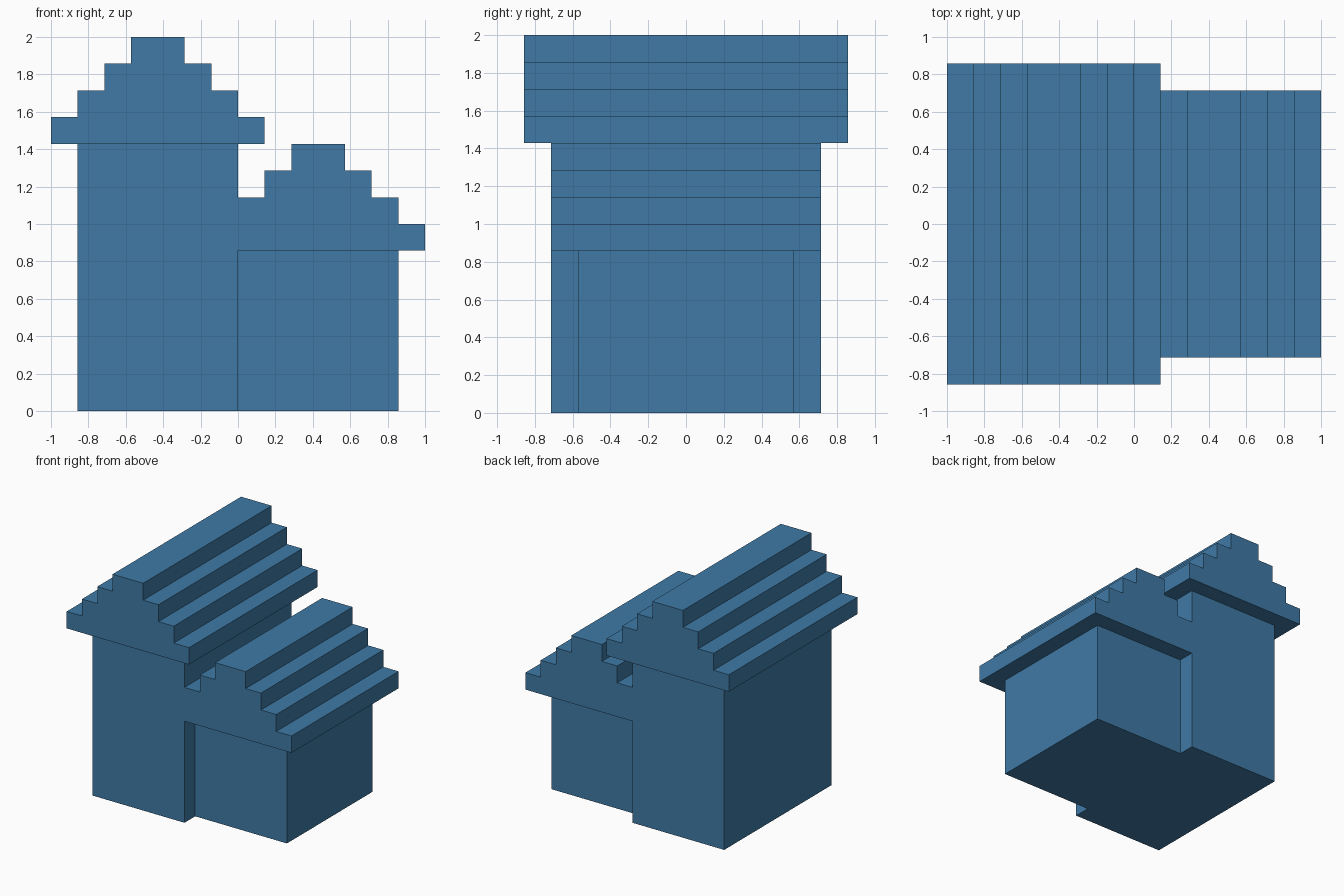
import bpy
import bmesh

if "Cube" in bpy.data.objects:
    bpy.data.objects.remove(bpy.data.objects["Cube"])

U = 1 / 7  # one building block

blue = bpy.data.materials.new("slate_blue")
blue.diffuse_color = (0.05, 0.195, 0.38, 1)
blue.use_nodes = True
blue.node_tree.nodes["Principled BSDF"].inputs["Base Color"].default_value = blue.diffuse_color


def extrude_profile(name, points, half_depth):
    """Solid from an x-z outline, extruded along y, in block units."""
    bm = bmesh.new()
    front = bm.faces.new([bm.verts.new((x * U, -half_depth * U, z * U)) for x, z in points])
    moved = bmesh.ops.extrude_face_region(bm, geom=[front], use_keep_orig=True)["geom"]
    verts = [g for g in moved if isinstance(g, bmesh.types.BMVert)]
    bmesh.ops.translate(bm, verts=verts, vec=(0, 2 * half_depth * U, 0))
    bmesh.ops.recalc_face_normals(bm, faces=bm.faces)
    mesh = bpy.data.meshes.new(name)
    bm.to_mesh(mesh)
    bm.free()
    mesh.materials.append(blue)
    obj = bpy.data.objects.new(name, mesh)
    bpy.context.collection.objects.link(obj)
    return obj


def walls(name, x0, x1, height, half_depth):
    extrude_profile(name, [(x0, 0), (x1, 0), (x1, height), (x0, height)], half_depth)


def stepped_roof(name, centre, base, half_depth, left_limit):
    """Four one-block steps, each side one block narrower; clipped at left_limit."""
    right, left = [], []
    for i in range(4):
        half = 4 - i
        for z in (base + i, base + i + 1):
            right.append((centre + half, z))
            left.append((max(centre - half, left_limit), z))
    outline = []
    for p in right + left[::-1]:
        if p not in outline:
            outline.append(p)
    extrude_profile(name, outline, half_depth)


# Tall house
walls("tall_house_walls", -6, 0, 10, 5)
stepped_roof("tall_house_roof", -3, 10, 6, -7)

# Low side wing, its roof stopping at the tall wall
walls("side_wing_walls", 0, 6, 6, 4)
stepped_roof("side_wing_roof", 3, 6, 5, 0)
